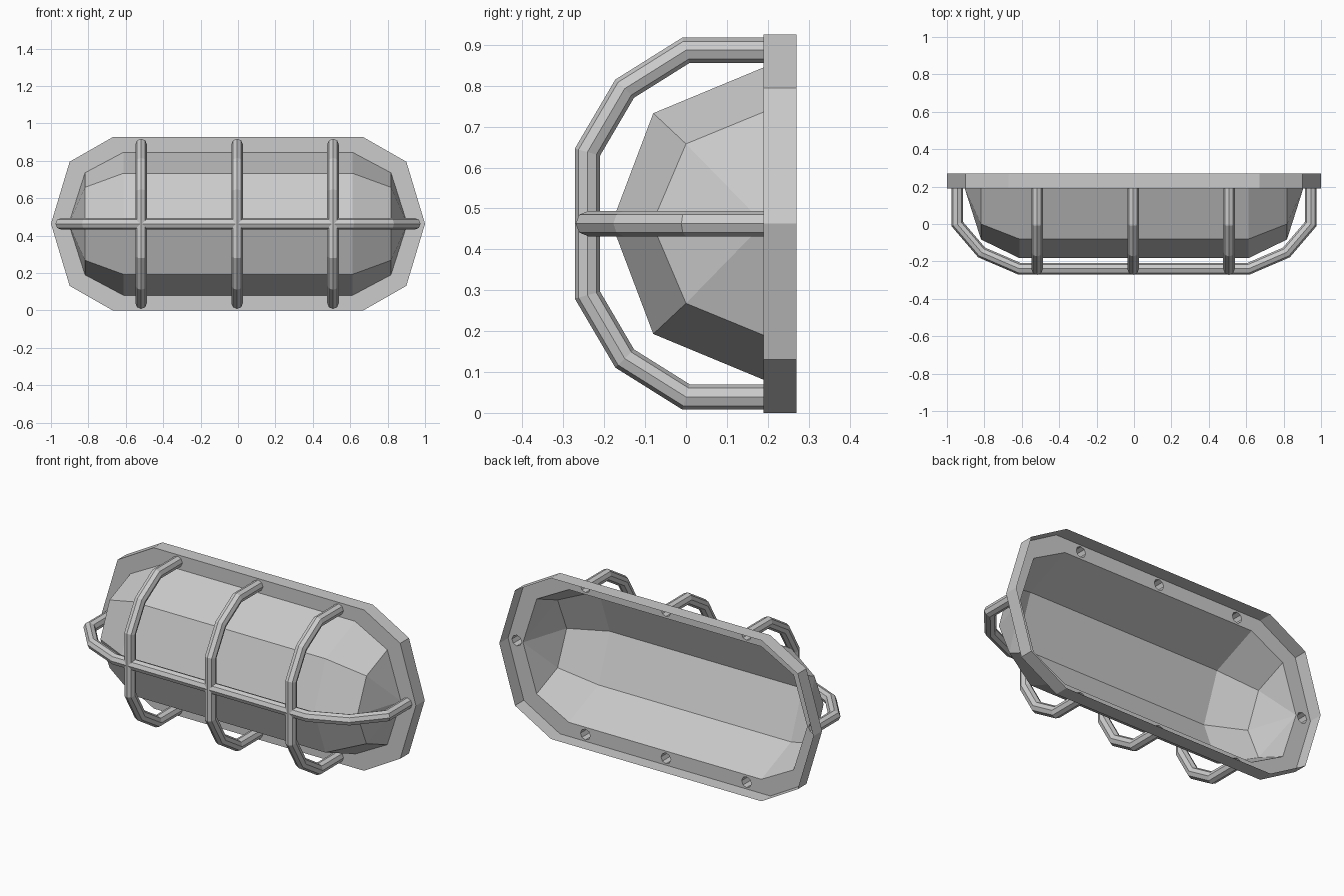
import bpy, bmesh
from math import cos, sin, pi
from mathutils import Vector

if "Cube" in bpy.data.objects:
    bpy.data.objects.remove(bpy.data.objects["Cube"])

MID = 0.463            # height of the symmetry plane
FACE_Y, BACK_Y = 0.19, 0.27
R = 0.031              # guard bar radius
RIB_X = (-0.518, -0.005, 0.508)
RIB_Z, RAIL_X = 0.424, 0.945


def finish(name, bm, recalc=True):
    if recalc:
        bmesh.ops.recalc_face_normals(bm, faces=bm.faces)
    me = bpy.data.meshes.new(name)
    bm.to_mesh(me)
    bm.free()
    ob = bpy.data.objects.new(name, me)
    bpy.context.collection.objects.link(ob)
    return ob


def outline(quarter, tip_x):
    """Closed (x, z) loop mirrored from one quarter plus the pointed ends."""
    q = [(x, z) for x, z in quarter]
    right = q + [(tip_x, 0)] + [(x, -z) for x, z in reversed(q)]
    return right + [(-x, z) for x, z in reversed(right)]


def octagon(cx, cz):
    return [(cx + R * cos(i * pi / 4), cz + R * sin(i * pi / 4)) for i in range(8)]


# Mounting flange: front plate with bar holes and lens opening, plus outer rim
bm = bmesh.new()


def loop(points):
    vs = [bm.verts.new((x, FACE_Y, MID + z)) for x, z in points]
    return [bm.edges.new((vs[i - 1], vs[i])) for i in range(len(vs))]


rim = loop(outline([(0.67, 0.463), (0.9, 0.332)], 1.0))
edges = rim + loop(outline([(0.613, 0.382), (0.818, 0.273)], 0.905))
for x in RIB_X:
    for s in (1, -1):
        edges += loop(octagon(x, s * RIB_Z))
for s in (1, -1):
    edges += loop(octagon(s * RAIL_X, 0))
bmesh.ops.triangle_fill(bm, edges=edges, use_beauty=True, normal=(0, -1, 0))
ext = bmesh.ops.extrude_edge_only(bm, edges=rim)
for v in ext["geom"]:
    if isinstance(v, bmesh.types.BMVert):
        v.co.y = BACK_Y
finish("mounting_flange", bm)

# Faceted lens: one quarter described, mirrored in x and z
lens_pts = {
    "A": (0.613, FACE_Y, 0.382), "B": (0.818, FACE_Y, 0.273), "T": (0.905, FACE_Y, 0),
    "M0": (0.613, -0.08, 0.27), "M1": (0.818, 0.0, 0.195), "M3": (0.818, -0.083, 0),
    "F": (0.613, -0.182, 0),
}
bm = bmesh.new()
for sz in (1, -1):
    corner = {}
    for sx in (1, -1):
        v = {k: bm.verts.new((sx * x, y, MID + sz * z)) for k, (x, y, z) in lens_pts.items()}
        for f in ("A B M1 M0", "M0 M1 M3 F", "B T M1", "M1 T M3"):
            bm.faces.new([v[k] for k in f.split()])
        corner[sx] = v
    for a, b in (("A", "M0"), ("M0", "F")):
        bm.faces.new((corner[1][a], corner[1][b], corner[-1][b], corner[-1][a]))
bmesh.ops.remove_doubles(bm, verts=bm.verts, dist=1e-4)
finish("lens", bm)


# Guard bars: mitred octagonal sweep along a planar path
def bar(name, path, side):
    path = [Vector(p) for p in path]
    side = Vector(side)
    bm = bmesh.new()
    rings = []
    for i, p in enumerate(path):
        d0 = (p - path[max(i - 1, 0)]).normalized()
        d1 = (path[min(i + 1, len(path) - 1)] - p).normalized()
        n = (d0 + d1).normalized().cross(side)
        stretch = 1 / (d1 if i == 0 else d0).dot((d0 + d1).normalized())
        rings.append([bm.verts.new(p + n * (R * stretch * cos(k * pi / 4))
                                   + side * (R * sin(k * pi / 4))) for k in range(8)])
    for a, b in zip(rings, rings[1:]):
        for k in range(8):
            bm.faces.new((a[k - 1], a[k], b[k], b[k - 1]))
    finish(name, bm)


half = [(RIB_Z, FACE_Y), (RIB_Z, 0), (0.33, -0.15), (0.175, -0.241)]
for i, x in enumerate(RIB_X):
    pts = [(x, y, MID + z) for z, y in half] + [(x, y, MID - z) for z, y in reversed(half)]
    bar(f"guard_rib_{i + 1}", pts, (1, 0, 0))

half = [(RAIL_X, FACE_Y), (RAIL_X, 0), (0.815, -0.152), (0.613, -0.239)]
pts = [(x, y, MID) for x, y in half] + [(-x, y, MID) for x, y in reversed(half)]
bar("guard_rail", pts, (0, 0, 1))
